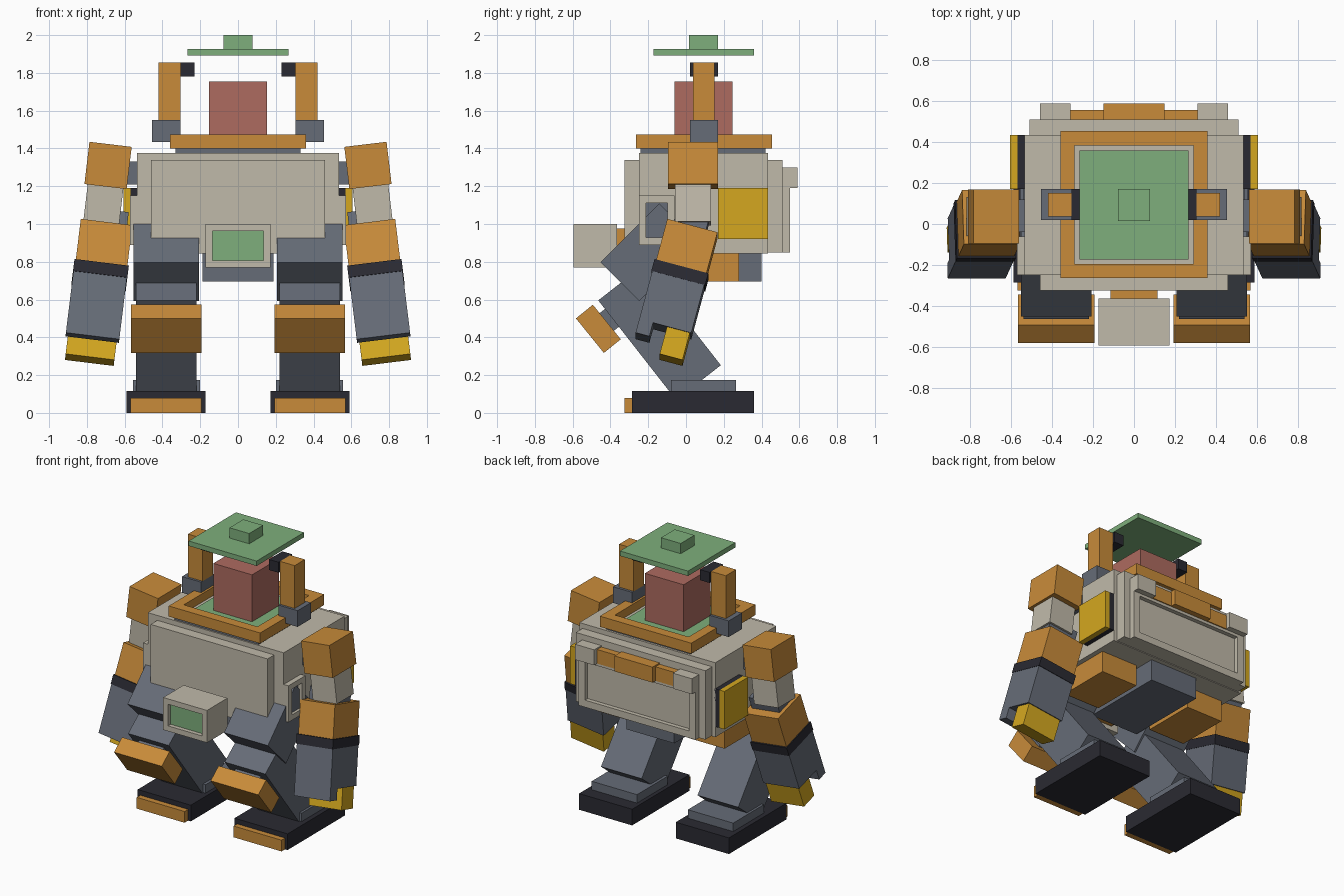
import bpy, bmesh
from math import radians
from mathutils import Matrix, Vector

if "Cube" in bpy.data.objects:
    bpy.data.objects.remove(bpy.data.objects["Cube"], do_unlink=True)


def make_material(name, rgb):
    m = bpy.data.materials.new(name)
    m.use_nodes = True
    m.diffuse_color = (*rgb, 1)
    m.node_tree.nodes["Principled BSDF"].inputs["Base Color"].default_value = (*rgb, 1)
    return m


BEIGE = make_material("beige armour", (0.53, 0.49, 0.40))
ORANGE = make_material("orange armour", (0.58, 0.26, 0.042))
GREEN = make_material("green", (0.21, 0.43, 0.20))
RED = make_material("dull red", (0.42, 0.147, 0.117))
GREY = make_material("blue grey", (0.133, 0.15, 0.185))
BLACK = make_material("near black", (0.023, 0.023, 0.032))
YELLOW = make_material("yellow", (0.66, 0.39, 0.014))


def box(name, mat, x, y, z, frame=Matrix(), recess=None):
    """Box over three ranges; recess = (direction, border, depth, floor material)."""
    bm = bmesh.new()
    bmesh.ops.create_cube(bm, size=1)
    size = [r[1] - r[0] for r in (x, y, z)]
    centre = [(r[0] + r[1]) / 2 for r in (x, y, z)]
    bmesh.ops.scale(bm, vec=size, verts=bm.verts)
    bmesh.ops.translate(bm, vec=centre, verts=bm.verts)
    bm.normal_update()
    if recess:
        direction, border, depth, floor = recess
        face = max(bm.faces, key=lambda f: f.normal.dot(Vector(direction)))
        bmesh.ops.inset_individual(bm, faces=[face], thickness=border, use_even_offset=True)
        bmesh.ops.inset_individual(bm, faces=[face], thickness=0, depth=-depth)
        face.material_index = 1
    me = bpy.data.meshes.new(name)
    bm.to_mesh(me)
    bm.free()
    me.materials.append(mat)
    if recess:
        me.materials.append(floor)
    ob = bpy.data.objects.new(name, me)
    ob.matrix_world = frame
    bpy.context.collection.objects.link(ob)
    return ob


def mid(width, centre=0):
    return (centre - width / 2, centre + width / 2)


def pivot(x, y, z, pitch=0, roll=0):
    return (Matrix.Translation((x, y, z)) @ Matrix.Rotation(radians(roll), 4, 'Y')
            @ Matrix.Rotation(radians(pitch), 4, 'X'))


# Torso
box("torso", BEIGE, mid(1.07), (-0.25, 0.435), (0.845, 1.375))
box("chest_plate", BEIGE, mid(0.92), (-0.325, -0.25), (0.845, 1.34))
box("back_block", BEIGE, mid(1.02), (0.435, 0.51), (0.85, 1.34))
box("back_panel", BEIGE, mid(0.92), (0.51, 0.55), (0.85, 1.22),
    recess=((0, 1, 0), 0.05, 0.03, BEIGE))
box("back_rail", ORANGE, mid(0.64), (0.51, 0.557), (1.19, 1.29))
box("back_rail_centre", ORANGE, mid(0.3), (0.51, 0.59), (1.19, 1.3))

# Collar, head and hat
box("collar_base", GREY, mid(0.66), (-0.24, 0.42), (1.37, 1.4))
box("collar", ORANGE, mid(0.72), (-0.265, 0.455), (1.4, 1.475),
    recess=((0, 0, 1), 0.07, 0.06, BEIGE))
box("collar_floor", GREEN, mid(0.53), (-0.17, 0.36), (1.413, 1.421))
box("head", RED, mid(0.305), (-0.06, 0.245), (1.415, 1.755))
box("hat_brim", GREEN, mid(0.535), (-0.173, 0.36), (1.892, 1.927))
box("hat_knob", GREEN, mid(0.155), (0.015, 0.17), (1.927, 2.0))

# Front sensor and pelvis
box("sensor_box", BEIGE, mid(0.345), (-0.595, -0.365), (0.77, 1.0),
    recess=((0, -1, 0), 0.038, 0.03, GREEN))
box("sensor_neck", ORANGE, mid(0.23), (-0.37, -0.32), (0.8, 0.975))
box("pelvis", GREY, mid(0.375), (-0.2, 0.4), (0.695, 0.85))

for side, s in (("left", 1), ("right", -1)):
    def part(name, mat, x, y, z, frame=Matrix(), recess=None):
        x = (x[0], x[1]) if s > 0 else (-x[1], -x[0])
        return box(f"{side}_{name}", mat, x, y, z, frame, recess)

    # Torso side fittings
    part("back_corner", BEIGE, (0.31, 0.46), (0.51, 0.59), (1.19, 1.3))
    part("side_pack_base", BLACK, (0.53, 0.57), (0.17, 0.435), (0.92, 1.19))
    part("side_pack", YELLOW, (0.57, 0.607), (0.17, 0.435), (0.92, 1.19))
    part("side_vent", BEIGE, (0.53, 0.572), (-0.25, -0.06), (0.89, 1.15),
         recess=((s, 0, 0), 0.038, 0.03, GREY))
    part("shoulder_joint", GREY, (0.53, 0.62), (-0.04, 0.12), (1.21, 1.33))

    # Posts beside the head
    part("post_base", GREY, (0.305, 0.455), (0.02, 0.17), (1.435, 1.55))
    part("post", ORANGE, (0.305, 0.42), (0.037, 0.152), (1.55, 1.855))
    part("post_lamp", BLACK, (0.23, 0.305), (0.02, 0.17), (1.78, 1.855))

    # Arm, splayed outwards with a pitched forearm
    upper = pivot(s * 0.688, 0.037, 1.31, roll=-6.8 * s)
    part("shoulder", ORANGE, mid(0.225), mid(0.265), mid(0.225), upper)
    part("upper_arm", BEIGE, mid(0.19), mid(0.19), (-0.31, -0.11), upper)
    lower = pivot(s * 0.70, 0.034, 0.975, pitch=-15, roll=-7 * s)
    part("elbow", GREY, mid(0.22), mid(0.15), (-0.02, 0.085), lower)
    part("forearm_cuff", ORANGE, mid(0.275), mid(0.275), (-0.225, 0), lower)
    part("forearm_band", BLACK, mid(0.29), mid(0.295), (-0.29, -0.225), lower)
    part("forearm", GREY, mid(0.285), mid(0.285), (-0.555, -0.29), lower)
    part("forearm_flap", GREY, mid(0.285), (-0.1425, -0.067), (-0.63, -0.555), lower)
    part("hand", YELLOW, mid(0.26), mid(0.125, 0.072), (-0.705, -0.55), lower)

    # Hip and folded leg
    part("hip", ORANGE, (0.215, 0.5), (-0.1, 0.28), (0.695, 0.85))
    leg_x = 0.38 * s
    thigh = pivot(leg_x, -0.195, 0.85, pitch=-45)
    part("thigh", GREY, mid(0.345), mid(0.29), mid(0.44), thigh)
    shin = pivot(leg_x, -0.14, 0.424, pitch=38)
    part("shin", GREY, mid(0.32), mid(0.3), mid(0.67), shin)
    knee = pivot(leg_x, -0.464, 0.445, pitch=39)
    part("knee_pad", ORANGE, mid(0.375), mid(0.115), mid(0.235), knee)
    part("knee_mount", GREY, mid(0.2), (0.05, 0.13), mid(0.12), knee)

    # Foot
    part("ankle_plate", GREY, (0.2, 0.557), (-0.08, 0.265), (0.11, 0.175))
    part("foot", BLACK, (0.172, 0.59), (-0.285, 0.36), (0, 0.115))
    part("toe_cap", ORANGE, (0.193, 0.57), (-0.325, -0.285), (0, 0.08))
